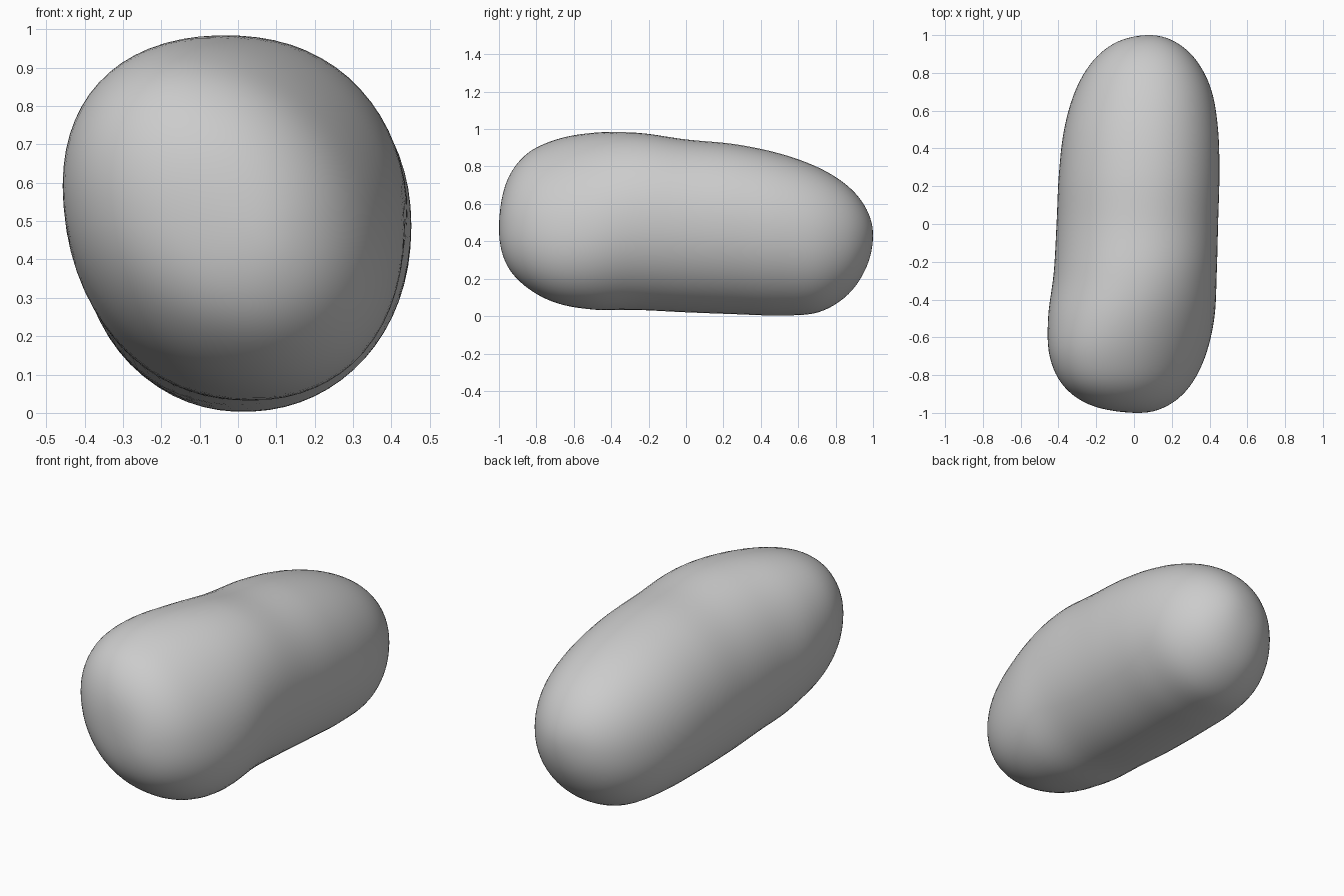
import bpy, bmesh
from math import cos, sin, pi, exp
from mathutils import Vector

cube = bpy.data.objects.get("Cube")
if cube:
    bpy.data.objects.remove(cube, do_unlink=True)

SIDES, STEPS = 64, 6

# Stone outline at even angles from front tip to back tip: x min, x max, z min, z max
OUTLINE = [
    (.02, .02, .47, .47), (-.21, .17, .29, .70), (-.365, .29, .165, .855),
    (-.445, .375, .075, .94), (-.455, .425, .035, .98), (-.425, .438, .033, .98),
    (-.41, .445, .02, .945), (-.398, .452, .01, .92), (-.37, .445, .003, .87),
    (-.31, .41, .02, .795), (-.215, .33, .115, .695), (-.085, .215, .265, .57),
    (.08, .08, .43, .43),
]


def station(i):
    """Centre and half sizes of one section; mirrored past either tip."""
    last = len(OUTLINE) - 1
    j = abs(i) if i <= last else 2 * last - i
    sign = 1 if i == j else -1
    x0, x1, z0, z1 = OUTLINE[j]
    return Vector(((x0 + x1) / 2, (z0 + z1) / 2,
                   sign * (x1 - x0) / 2, sign * (z1 - z0) / 2))


def section(t):
    """Smooth blend of the stations around t."""
    i = min(int(t), len(OUTLINE) - 2)
    f = t - i
    a, b, c, d = (station(i + k) for k in (-1, 0, 1, 2))
    return b + f / 2 * (c - a + f * (2 * a - 5 * b + 4 * c - d
                                     + f * (3 * (b - c) + d - a)))


def soft(v):
    """Slightly fuller than a plain ellipse."""
    return abs(v) ** .96 * (1 if v > 0 else -1)


bm = bmesh.new()
spans = len(OUTLINE) - 1
rings = []
for n in range(1, spans * STEPS):
    t = n / STEPS
    y = -cos(pi * t / spans)
    cx, cz, rx, rz = section(t)
    # the front end leans towards the upper -x side
    lean = .05 - .3 / (1 + exp((y + .45) * 8))
    rings.append([bm.verts.new((cx + rx * soft(cos(q)), y, cz + rz * soft(sin(q + lean))))
                  for q in (2 * pi * k / SIDES for k in range(SIDES))])

for r, s in zip(rings, rings[1:]):
    for k in range(SIDES):
        m = (k + 1) % SIDES
        bm.faces.new((r[k], r[m], s[m], s[k]))

# Close both tips
for ring, end, y in ((rings[0], 0, -1), (rings[-1], spans, 1)):
    c = station(end)
    tip = bm.verts.new((c[0], y, c[1]))
    for k in range(SIDES):
        bm.faces.new((ring[k], ring[(k + 1) % SIDES], tip))
bmesh.ops.recalc_face_normals(bm, faces=bm.faces[:])

mesh = bpy.data.meshes.new("stone")
bm.to_mesh(mesh)
bm.free()
stone = bpy.data.objects.new("stone", mesh)
bpy.context.collection.objects.link(stone)
mesh.shade_smooth()

# Plain grey stone
grey = bpy.data.materials.new("stone grey")
grey.use_nodes = True
colour = (.6, .6, .6, 1)
grey.diffuse_color = colour
grey.node_tree.nodes["Principled BSDF"].inputs["Base Color"].default_value = colour
mesh.materials.append(grey)
